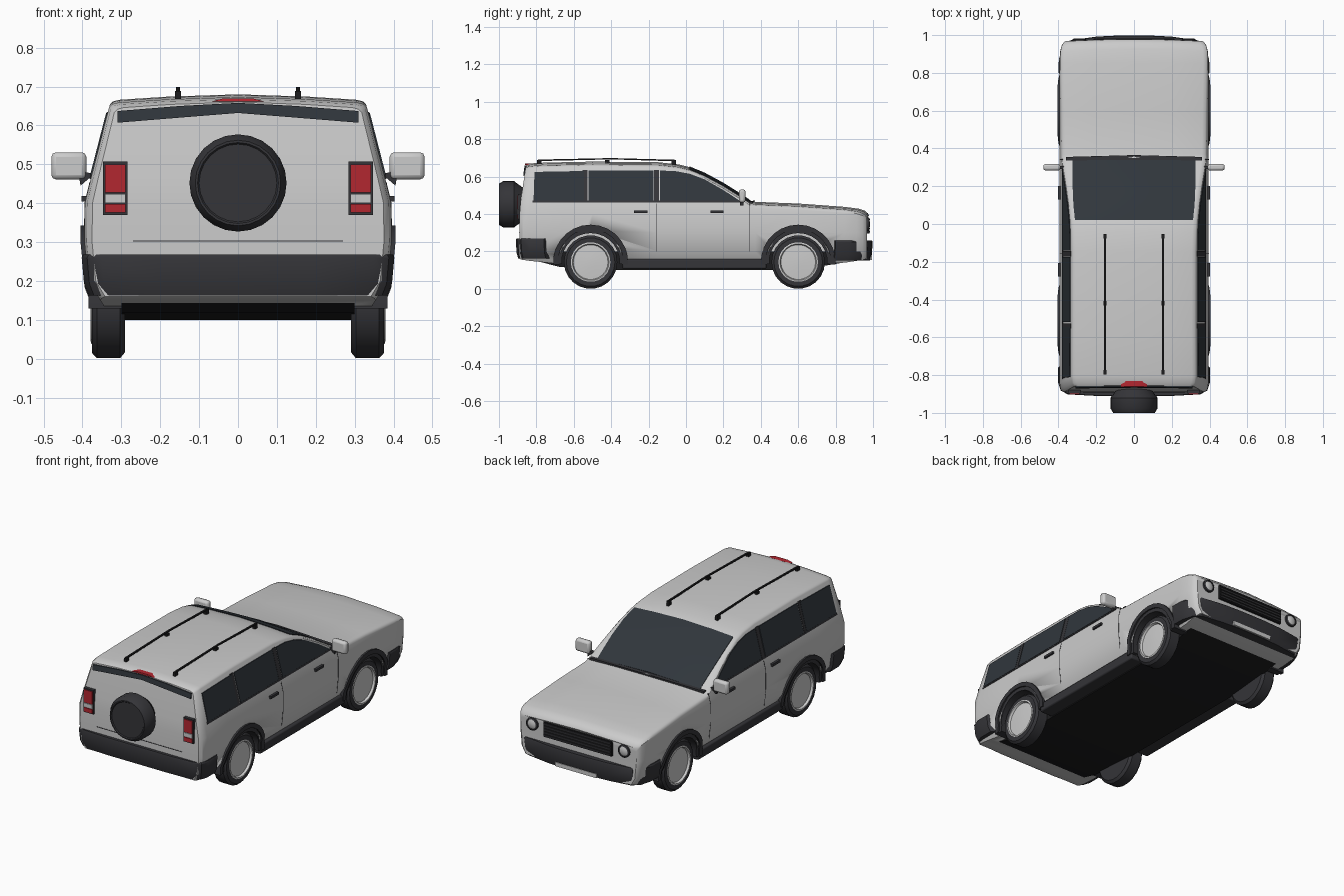
import bpy, bmesh, math

if "Cube" in bpy.data.objects:
    bpy.data.objects.remove(bpy.data.objects["Cube"])

DARK, BLACK = (0.035, 0.035, 0.04, 1), (0.012, 0.012, 0.013, 1)
GLASS, RED, WHITE = (0.03, 0.037, 0.045, 1), (0.45, 0.02, 0.03, 1), (0.8, 0.8, 0.8, 1)
mats = {}

def finish(name, bm, col=None, mirror=False, bevel=0):
    bmesh.ops.remove_doubles(bm, verts=bm.verts, dist=1e-5)
    bmesh.ops.recalc_face_normals(bm, faces=bm.faces)
    me = bpy.data.meshes.new(name)
    bm.to_mesh(me)
    bm.free()
    ob = bpy.data.objects.new(name, me)
    bpy.context.collection.objects.link(ob)
    if col:
        if col not in mats:
            mats[col] = bpy.data.materials.new("paint_%d" % len(mats))
            mats[col].diffuse_color = col
        me.materials.append(mats[col])
    if bevel:
        m = ob.modifiers.new("bevel", 'BEVEL')
        m.width, m.segments = bevel, 2
    if mirror:
        ob.modifiers.new("mirror", 'MIRROR')
    bpy.ops.object.select_all(action='DESELECT')
    ob.select_set(True)
    bpy.context.view_layer.objects.active = ob
    bpy.ops.object.shade_smooth_by_angle(angle=math.radians(32))
    return ob

def loft(name, rings, col=None, caps=True, **kw):
    bm = bmesh.new()
    vr = [[bm.verts.new(p) for p in r] for r in rings]
    n = len(vr[0])
    for a, b in zip(vr, vr[1:]):
        for i in range(n):
            bm.faces.new((a[i], a[(i + 1) % n], b[(i + 1) % n], b[i]))
    if caps:
        bm.faces.new(vr[0])
        bm.faces.new(vr[-1])
    return finish(name, bm, col, **kw)

def prism(name, pts, vec, col=None, **kw):
    return loft(name, [pts, [[a + b for a, b in zip(p, vec)] for p in pts]], col, **kw)

def box(name, x, y, z, col=None, **kw):
    pts = [(x[0], y[0], z[0]), (x[1], y[0], z[0]), (x[1], y[1], z[0]), (x[0], y[1], z[0])]
    return prism(name, pts, (0, 0, z[1] - z[0]), col, **kw)

def lathe(name, prof, c, axis, col=None, seg=22, **kw):
    rings = []
    for r, a in prof:
        ring = []
        for i in range(seg):
            t = 2 * math.pi * i / seg
            u, v = r * math.cos(t), r * math.sin(t)
            d = (a, u, v) if axis == 'x' else (u, a, v)
            ring.append([p + q for p, q in zip(c, d)])
        rings.append(ring)
    return loft(name, rings, col, **kw)

def interp(table, t):
    for (a, va), (b, vb) in zip(table, table[1:]):
        if t <= b:
            break
    return va + (vb - va) * (t - a) / (b - a)

SIDE = [(0.12, 0.335), (0.2, 0.385), (0.3, 0.395), (0.4, 0.394), (0.47, 0.377), (0.66, 0.328)]
def side_x(z):
    return interp(SIDE, z)

def side_patch(name, yz, col, off=0.004, depth=0.012, floor=0):
    # panel that follows the body side, both sides
    pts = [(max(side_x(z), floor) + off, y, z) for y, z in yz]
    return prism(name, pts, (-depth, 0, 0), col, mirror=True)

# Body shell: y, centre height, width scale, bottom
ST = [(-.89, .66, .95, .16), (-.875, .668, .985, .155), (-.84, .673, 1, .15), (-.65, .678, 1, .13),
      (-.5, .68, 1, .13), (-.15, .677, 1, .13), (-.04, .665, 1, .13), (.02, .65, 1, .13),
      (.1, .617, 1, .13), (.2, .563, 1, .13), (.28, .513, 1, .13), (.34, .473, 1, .13),
      (.37, .465, 1, .13), (.6, .456, 1, .13), (.85, .438, 1, .14), (.925, .428, .99, .15),
      (.955, .418, .97, .155), (.972, .404, .945, .16), (.978, .392, .92, .16)]

def half_section(y, zt, w, zb):
    e = zt - .018
    zs = [zb, .2, .3, min(.4, e - .03), min(.47, e - .015), e - .008]
    pts = [(side_x(z) * w, z) for z in zs]
    xe = pts[-1][0]
    pts += [(xe - .008, e), (xe - .025, e + .004), (xe * .55, zt - .006), (0, zt)]
    out = []
    for x, z in pts:
        yy = y
        if y < -.6:
            yy += max(0, z - .43) * .15
        if y > .9:
            yy -= .08 * x * x
        out.append((x, yy, z))
    return out

bm = bmesh.new()
prev = None
for k, s in enumerate(ST):
    h = half_section(*s)
    R = [bm.verts.new(p) for p in h]
    L = [bm.verts.new((-x, y, z)) for x, y, z in h[:-1]] + [R[-1]]
    if k in (0, len(ST) - 1):
        for i in range(len(R) - 1):
            f = [R[i], R[i + 1], L[i + 1], L[i]]
            bm.faces.new(f if f[1] is not f[2] and R[i + 1] is not L[i + 1] else [R[i], R[i + 1], L[i]])
    if prev:
        for A, B in ((prev[0], R), (prev[1], L)):
            for i in range(len(A) - 1):
                bm.faces.new((A[i], A[i + 1], B[i + 1], B[i]))
        bm.faces.new((prev[0][0], R[0], L[0], prev[1][0]))
    prev = (R, L)
body = finish("body_shell", bm)

# Wheel wells cut from the shell
for wy in (-.51, .6):
    for s in (-1, 1):
        cut = lathe("well_cutter", [(.168, -.12), (.168, .12)], (s * .395, wy, .143), 'x', seg=28)
        cut.hide_render = True
        m = body.modifiers.new("well", 'BOOLEAN')
        m.object, m.operation, m.solver = cut, 'DIFFERENCE', 'EXACT'
        bpy.context.view_layer.objects.active = body
        bpy.ops.object.modifier_apply(modifier="well")
        bpy.data.objects.remove(cut)

# Underbody and sills
pan = [(-.88, .17), (-.68, .118), (-.4, .1), (.5, .1), (.72, .12), (.96, .16), (.96, .2), (-.88, .2)]
prism("underbody", [(-.3, y, z) for y, z in pan], (.6, 0, 0), BLACK)
box("sill", (.28, .378), (-.34, .43), (.106, .16), DARK, mirror=True, bevel=.008)

# Bumpers wrapping round the corners
def bumper(name, half, z0, z1):
    plan = half + [(-x, y) for x, y in reversed(half)]
    loft(name, [[(x * k, y * (1 - (1 - k) * .3), z) for x, y in plan]
                for z, k in ((z0, .955), (z0 + .03, .985), (z1 - .008, 1), (z1, .99))], DARK)
bumper("rear_bumper", [(.38, -.74), (.402, -.76), (.402, -.84), (.388, -.882), (.35, -.902), (.2, -.91)], .163, .268)
bumper("front_bumper", [(.38, .79), (.4, .8), (.398, .87), (.38, .935), (.34, .972), (.2, .992), (.08, .998)], .152, .258)
box("front_skid_plate", (-.13, .13), (.95, .995), (.155, .178))

# Wheels and arch flares
for wy in (-.51, .6):
    for s in (-1, 1):
        c = (s * .333, wy, .143)
        lathe("tyre", [(r, a * s) for r, a in ((.09, -.042), (.128, -.042), (.143, -.03), (.143, .03),
              (.13, .042), (.106, .042), (.1, .03))], c, 'x', DARK)
        lathe("wheel_rim", [(r, a * s) for r, a in ((.106, .02), (.106, .044), (.098, .046), (.093, .034),
              (.03, .038))], c, 'x')
    for r0, r1, off in ((.175, .2, .01), (.155, .178, .002)):
        ang = [math.radians(-4 + 188 * i / 14) for i in range(15)]
        arc = [(r1, a) for a in ang] + [(r0, a) for a in reversed(ang)]
        side_patch("arch_flare", [(wy + r * math.cos(a), .143 + r * math.sin(a)) for r, a in arc],
                   DARK, off, .09, .375)

# Spare wheel on the tailgate
lathe("spare_wheel", [(.08, -.86), (.115, -.908), (.125, -.92), (.125, -.975), (.11, -1), (.104, -1), (.1, -.995)],
      (0, 0, .452), 'y', DARK, seg=24)

# Side windows, pillars, seams, handles
side_patch("rear_side_window", [(-.815, .472), (-.545, .472), (-.545, .63), (-.81, .625)], GLASS)
side_patch("middle_side_window", [(-.52, .472), (-.175, .472), (-.175, .632), (-.52, .632)], GLASS)
side_patch("front_side_window", [(-.14, .472), (.285, .472), (.2, .528), (.1, .585), (.02, .615), (-.06, .63), (-.14, .632)], GLASS)
for y in (-.54, -.158):
    side_patch("window_pillar", [(y - .014, .47), (y + .014, .47), (y + .014, .635), (y - .014, .635)], DARK, .0025)
side_patch("beltline_trim", [(-.82, .462), (.3, .462), (.3, .471), (-.82, .471)], DARK, .003)
for y in (-.158, .34):
    side_patch("door_seam", [(y, .2), (y, .3), (y, .4), (y, .455), (y + .003, .455), (y + .003, .4),
               (y + .003, .3), (y + .003, .2)], DARK, .001, .005)
for y in (-.242, .165):
    box("door_handle", (.385, .403), (y - .035, y + .035), (.405, .419), DARK, mirror=True)

# Windscreen follows the sloped roof sections
rings = []
for s in ST[7:12]:
    h = half_section(*s)[-3:]
    half = [(min(x, .325), y, z + .004) for x, y, z in h]
    top = half + [(-x, y, z) for x, y, z in half[1::-1]]
    rings.append(top + [(x, y, z - .015) for x, y, z in reversed(top)])
loft("windscreen", rings, GLASS)
prism("wiper_cowl", [(x, y, .458 - .02 * abs(x)) for x, y in
      ((-.36, .335), (0, .34), (.36, .335), (.36, .355), (0, .365), (-.36, .355))], (0, 0, .017), DARK)

# Mirrors
box("door_mirror", (.39, .48), (.283, .318), (.461, .531), mirror=True, bevel=.012)
prism("mirror_arm", [(.37, .29, .475), (.405, .29, .445), (.41, .29, .475), (.392, .29, .48)], (0, .018, 0), DARK, mirror=True)

# Roof rails on posts
rail = [(-.79, .683), (-.4, .692), (-.06, .682), (-.06, .69), (-.4, .699), (-.79, .691)]
prism("roof_rail", [(.149, y, z) for y, z in rail], (.01, 0, 0), BLACK, mirror=True)
for y in (-.785, -.42, -.066):
    box("rail_post", (.146, .162), (y - .012, y + .012), (.655, .688), BLACK, mirror=True)

# Tailgate: window, brake light, tail lights, seam
def back(pts):
    return [(x, -.897 + (z - .43) * .15, z) for x, z in pts]
prism("rear_window", back([(-.31, .607), (-.15, .62), (0, .632), (.15, .62), (.31, .607), (.31, .637), (.15, .65),
      (0, .658), (-.15, .65), (-.31, .637)]), (0, .03, 0), GLASS)
prism("high_brake_light", back([(-.07, .661), (.07, .661), (.04, .669), (-.04, .669)]), (0, .03, 0), RED)
box("tail_light_frame", (.284, .347), (-.897, -.86), (.37, .507), DARK, mirror=True)
for name, z0, z1, col in (("upper", .428, .5, RED), ("middle", .401, .424, WHITE), ("lower", .376, .398, RED)):
    box("tail_light_" + name, (.289, .342), (-.902, -.87), (z0, z1), col, mirror=True)
box("tailgate_seam", (-.27, .27), (-.892, -.88), (.301, .304), DARK)

# Front grille and round headlights
box("grille_back", (-.215, .215), (.94, .98), (.295, .378), BLACK)
for i in range(5):
    z = .302 + i * .0165
    box("grille_slat", (-.21, .21), (.96, .985), (z, z + .006), DARK)
for s in (-1, 1):
    lathe("headlight_ring", [(.036, .94), (.036, .978), (.028, .982), (.027, .975)], (s * .29, 0, .345), 'y', DARK)
    lathe("headlight_lens", [(.027, .95), (.027, .977), (.014, .983)], (s * .29, 0, .345), 'y', WHITE)

for m in bpy.data.materials:
    if m.users and not m.is_grease_pencil:
        m.use_nodes = True
        m.node_tree.nodes["Principled BSDF"].inputs["Base Color"].default_value = m.diffuse_color
